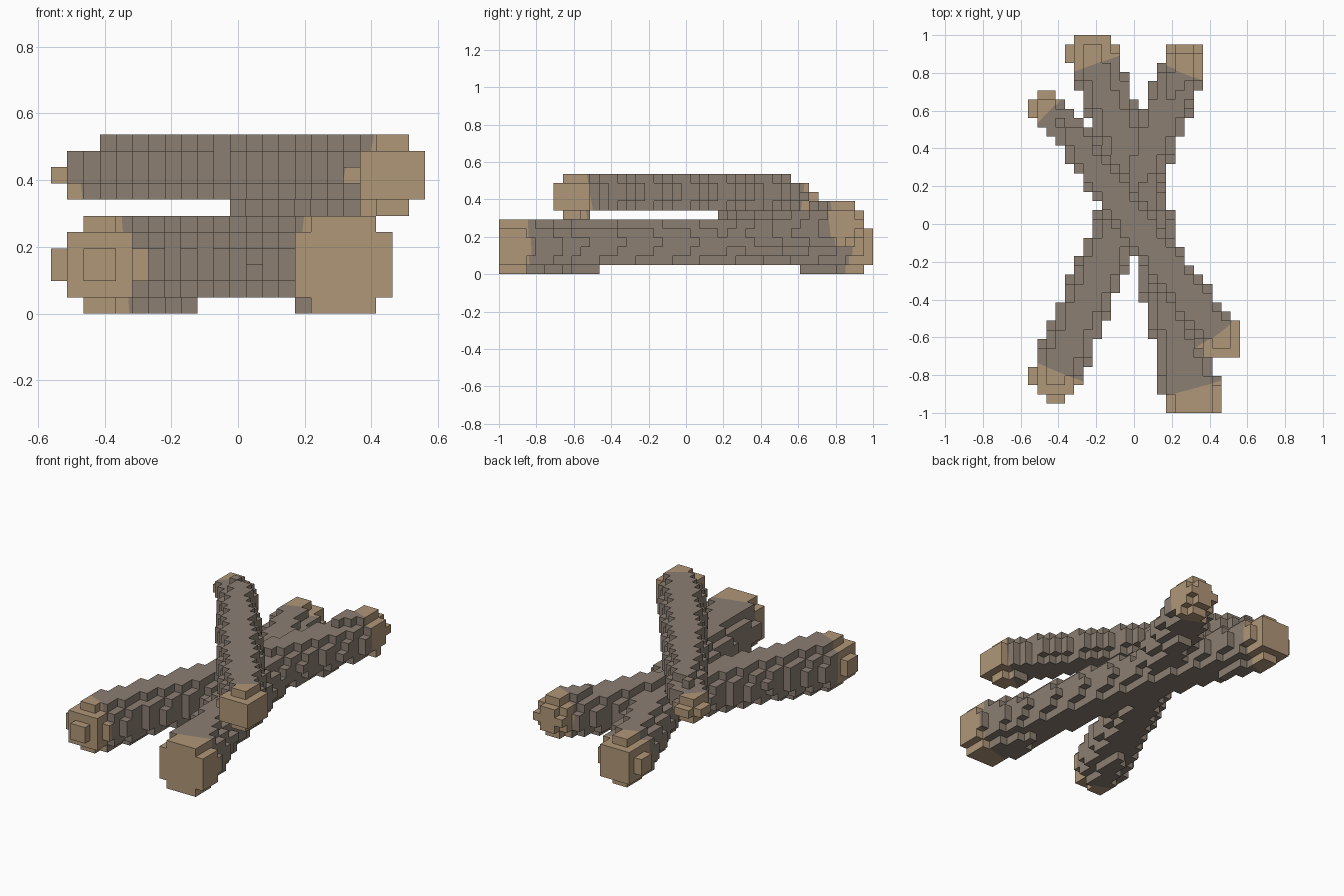
import bpy, bmesh
from mathutils import Vector

cube = bpy.data.objects.get("Cube")
if cube:
    bpy.data.objects.remove(cube, do_unlink=True)

# Block grid: 23 x 41 x 11 cells
S = 2 / 41
GRID = (23, 41, 11)
ORIGIN = Vector((-GRID[0] * S / 2, -1, 0))


def make_material(name, rgb):
    m = bpy.data.materials.new(name)
    m.use_nodes = True
    m.diffuse_color = (*rgb, 1)
    bsdf = next(n for n in m.node_tree.nodes if n.type == 'BSDF_PRINCIPLED')
    bsdf.inputs["Base Color"].default_value = (*rgb, 1)
    bsdf.inputs["Roughness"].default_value = 0.9
    return m


bark = make_material("grey_brown_bark", (0.257, 0.211, 0.168))
cut_wood = make_material("tan_cut_wood", (0.435, 0.308, 0.188))

# Log axes as (x, y, z, radius), front end first;
# setback is how far the tan end reaches in from the end centre (front, back)
LOGS = {
    "lower_log_front_right_to_back_left": dict(
        path=[(-0.415, -0.805, 0.146, 0.139), (-0.08, 0.0, 0.173, 0.128),
              (0.268, 0.84, 0.262, 0.12)],
        setback=(0.03, 0.03)),
    "lower_log_front_left_to_back_right": dict(
        path=[(0.310, -0.92, 0.146, 0.165), (0.23, -0.62, 0.155, 0.132),
              (0.075, 0.05, 0.17, 0.125), (-0.225, 0.9, 0.147, 0.134)],
        setback=(0.05, 0.06)),
    "upper_log": dict(
        path=[(0.465, -0.61, 0.415, 0.12), (0.35, -0.46, 0.44, 0.11),
              (-0.19, 0.27, 0.44, 0.103), (-0.355, 0.50, 0.43, 0.09),
              (-0.47, 0.61, 0.415, 0.08)],
        setback=(0.05, 0.03)),
}


def inside(p, path):
    """True when p lies in the chain of tapered round-ended segments."""
    for a, b in zip(path, path[1:]):
        va, vb = Vector(a[:3]), Vector(b[:3])
        d = vb - va
        t = min(1, max(0, (p - va).dot(d) / d.length_squared))
        if (p - va - d * t).length < a[3] + (b[3] - a[3]) * t:
            return True
    return False


# Give every filled cell to one log
owner = {}
for name, log in LOGS.items():
    for i in range(GRID[0]):
        for j in range(GRID[1]):
            for k in range(GRID[2]):
                centre = ORIGIN + Vector((i + 0.5, j + 0.5, k + 0.5)) * S
                if (i, j, k) not in owner and inside(centre, log["path"]):
                    owner[(i, j, k)] = name


def build_log(name, path, setback):
    bm = bmesh.new()
    corners = {}

    def corner(c):
        if c not in corners:
            corners[c] = bm.verts.new(ORIGIN + Vector(c) * S)
        return corners[c]

    # Outer faces of the blocks
    for cell, who in owner.items():
        if who != name:
            continue
        for axis in range(3):
            for side in (0, 1):
                nb = list(cell)
                nb[axis] += 2 * side - 1
                if tuple(nb) in owner:
                    continue
                u, v = (axis + 1) % 3, (axis + 2) % 3
                loop = []
                for du, dv in ((0, 0), (1, 0), (1, 1), (0, 1)):
                    c = list(cell)
                    c[axis] += side
                    c[u] += du
                    c[v] += dv
                    loop.append(corner(tuple(c)))
                bm.faces.new(loop if side else loop[::-1])

    # Slice each end across the axis and colour it as cut wood
    for end, nxt, back in ((path[0], path[1], setback[0]),
                           (path[-1], path[-2], setback[1])):
        centre = Vector(end[:3])
        out = (centre - Vector(nxt[:3])).normalized()
        plane = centre - out * back
        bmesh.ops.bisect_plane(
            bm, geom=bm.verts[:] + bm.edges[:] + bm.faces[:], dist=1e-5,
            plane_co=plane, plane_no=out)
        for f in bm.faces:
            if (f.calc_center_median() - plane).dot(out) > 0:
                f.material_index = 1

    mesh = bpy.data.meshes.new(name)
    bm.to_mesh(mesh)
    bm.free()
    mesh.materials.append(bark)
    mesh.materials.append(cut_wood)
    obj = bpy.data.objects.new(name, mesh)
    bpy.context.collection.objects.link(obj)


for name, log in LOGS.items():
    build_log(name, log["path"], log["setback"])
